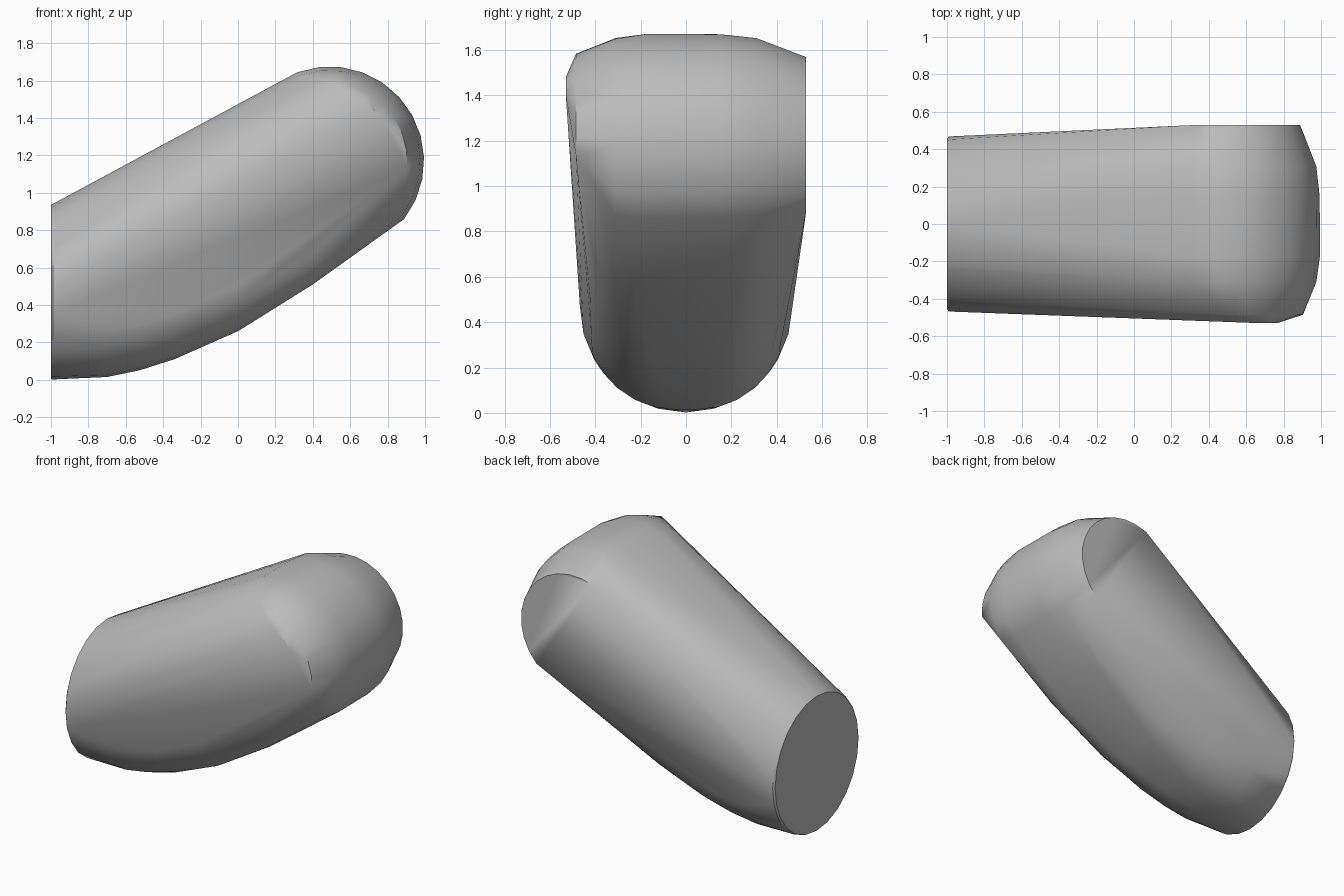
import bpy, bmesh
from math import sin, cos, radians

cube = bpy.data.objects.get("Cube")
if cube:
    bpy.data.objects.remove(cube, do_unlink=True)

HEAD_X, HEAD_Z = 0.49, 1.17
points = []


def head_arc(y, radius, start, end, steps):
    """Arc around the head axis, angles in degrees from +x towards +z."""
    for i in range(steps + 1):
        a = radians(start + (end - start) * i / steps)
        points.append((HEAD_X + radius * cos(a), y, HEAD_Z + radius * sin(a)))


# Flat round end, with a slight rim
for x, ry, rz in ((-1, 0.455, 0.465), (-0.99, 0.468, 0.468)):
    for i in range(24):
        a = radians(15 * i)
        points.append((x, ry * cos(a), 0.47 + rz * sin(a)))

# Rounded head with bevelled sides
head_arc(0.53, 0.40, -45, 112, 12)
head_arc(0.31, 0.485, -38, 112, 11)
head_arc(0.15, 0.503, -38, 110, 11)
head_arc(-0.17, 0.505, -38, 110, 11)
head_arc(-0.31, 0.485, -38, 108, 11)
head_arc(-0.485, 0.415, -5, 85, 7)
head_arc(-0.53, 0.36, 40, 60, 2)

# Curved underside
for x, z, flat in ((-0.7, 0.015, 0.05), (-0.53, 0.05, 0.08), (-0.34, 0.11, 0.11),
                   (0, 0.26, 0.16), (0.4, 0.51, 0.22)):
    for side in (-1, 1):
        for i in range(6):
            a = radians(13 * i)
            points.append((x, side * (flat + (0.45 - flat) * sin(a)),
                           z + 0.42 * (1 - cos(a))))

# Skin the sections into one solid
bm = bmesh.new()
for p in points:
    bm.verts.new(p)
bmesh.ops.convex_hull(bm, input=bm.verts[:])
bmesh.ops.delete(bm, geom=[v for v in bm.verts if not v.link_faces], context="VERTS")
bmesh.ops.dissolve_limit(bm, angle_limit=radians(1), verts=bm.verts[:], edges=bm.edges[:])
bmesh.ops.recalc_face_normals(bm, faces=bm.faces[:])
mesh = bpy.data.meshes.new("rounded_body")
bm.to_mesh(mesh)
bm.free()
body = bpy.data.objects.new("rounded_body", mesh)
bpy.context.collection.objects.link(body)

# Plain grey
grey = bpy.data.materials.new("plain_grey")
grey.use_nodes = True
colour = (0.5, 0.5, 0.5, 1)
grey.diffuse_color = colour
grey.node_tree.nodes["Principled BSDF"].inputs["Base Color"].default_value = colour
mesh.materials.append(grey)

bpy.ops.object.select_all(action="DESELECT")
body.select_set(True)
bpy.context.view_layer.objects.active = body
bpy.ops.object.shade_smooth_by_angle(angle=radians(30))
